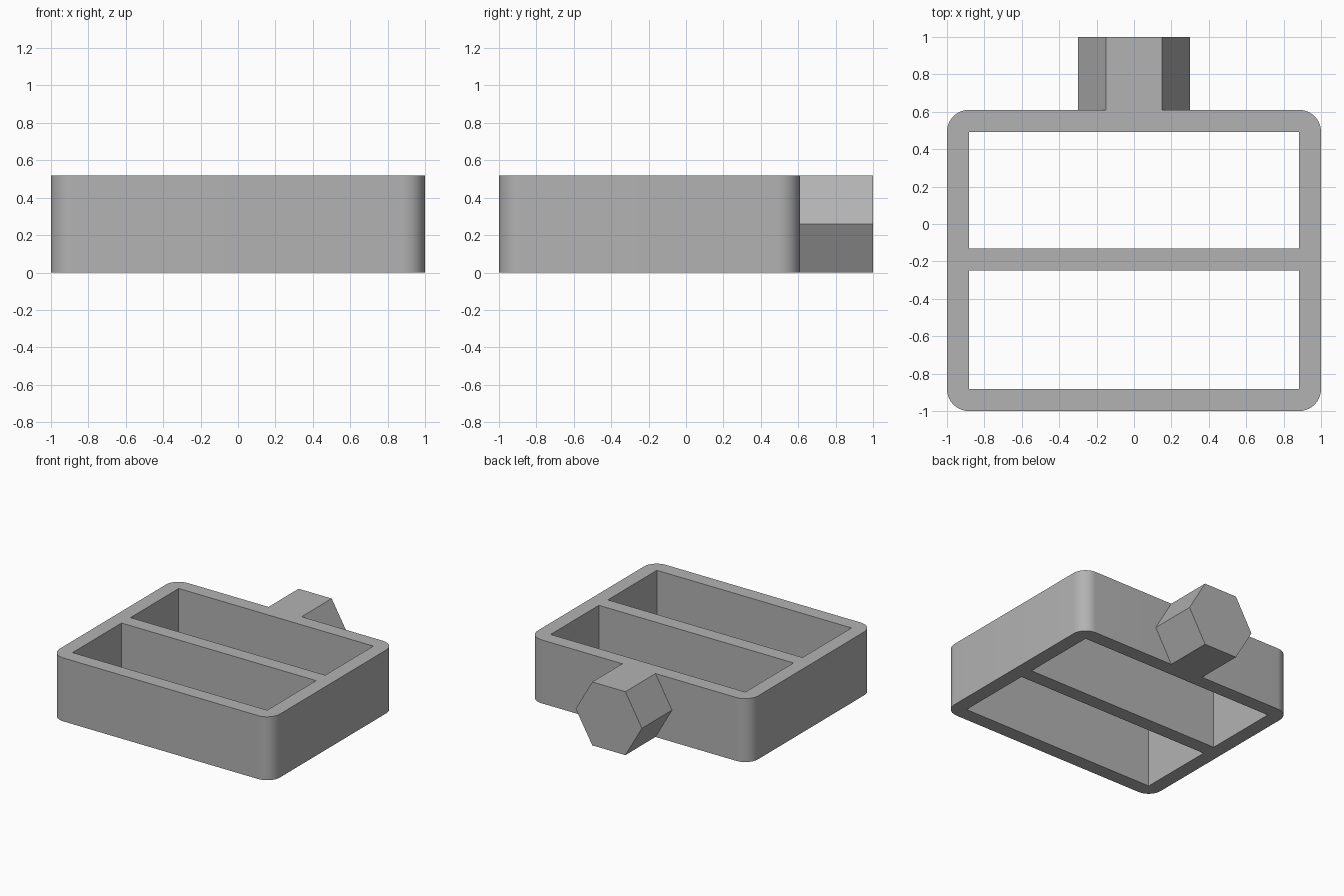
import bpy
import math

HEIGHT = 0.52
WALL = 0.117
FRONT, BACK = -1.0, 0.61       # frame limits along y
BAR_Y = -0.19                  # centre of the dividing bar

if "Cube" in bpy.data.objects:
    bpy.data.objects.remove(bpy.data.objects["Cube"], do_unlink=True)

grey = bpy.data.materials.new("plain grey")
grey.use_nodes = True
colour = (0.45, 0.45, 0.45, 1)
grey.diffuse_color = colour
grey.node_tree.nodes["Principled BSDF"].inputs["Base Color"].default_value = colour


def box(name, half_x, y0, y1, z0, z1):
    bpy.ops.mesh.primitive_cube_add(size=1, location=(0, (y0 + y1) / 2, (z0 + z1) / 2))
    obj = bpy.context.object
    obj.name = name
    obj.scale = (2 * half_x, y1 - y0, z1 - z0)
    bpy.ops.object.transform_apply(location=True, rotation=True, scale=True)
    return obj


def activate(obj):
    bpy.ops.object.select_all(action="DESELECT")
    obj.select_set(True)
    bpy.context.view_layer.objects.active = obj


# Frame block with rounded upright corners
frame = box("divided_frame", 1, FRONT, BACK, 0, HEIGHT)
weights = frame.data.attributes.new("bevel_weight_edge", "FLOAT", "EDGE")
for edge in frame.data.edges:
    a, b = (frame.data.vertices[i].co for i in edge.vertices)
    weights.data[edge.index].value = float(abs(a.z - b.z) > 0.1)
bevel = frame.modifiers.new("rounded corners", "BEVEL")
bevel.limit_method = "WEIGHT"
bevel.width = WALL
bevel.segments = 10
activate(frame)
bpy.ops.object.modifier_apply(modifier=bevel.name)

# Two openings right through the frame, leaving the dividing bar
openings = (
    ("front_opening", FRONT + WALL, BAR_Y - WALL / 2),
    ("back_opening", BAR_Y + WALL / 2, BACK - WALL),
)
for name, y0, y1 in openings:
    cutter = box(name, 1 - WALL, y0, y1, -0.1, HEIGHT + 0.1)
    cut = frame.modifiers.new(name, "BOOLEAN")
    cut.operation = "DIFFERENCE"
    cut.solver = "EXACT"
    cut.object = cutter
    activate(frame)
    bpy.ops.object.modifier_apply(modifier=cut.name)
    bpy.data.objects.remove(cutter, do_unlink=True)

frame.data.materials.clear()
frame.data.materials.append(grey)
activate(frame)
bpy.ops.object.shade_smooth_by_angle(angle=math.radians(30))

# Hexagonal peg on the back, flat sides up and down
bpy.ops.mesh.primitive_cylinder_add(
    vertices=6, radius=HEIGHT / math.sqrt(3), depth=1 - BACK,
    location=(0, (1 + BACK) / 2, HEIGHT / 2))
peg = bpy.context.object
peg.name = "hexagonal_peg"
peg.rotation_euler = (math.pi / 2, 0, 0)
for vert in peg.data.vertices:
    vert.co.x, vert.co.y = vert.co.y, -vert.co.x
peg.data.materials.append(grey)
